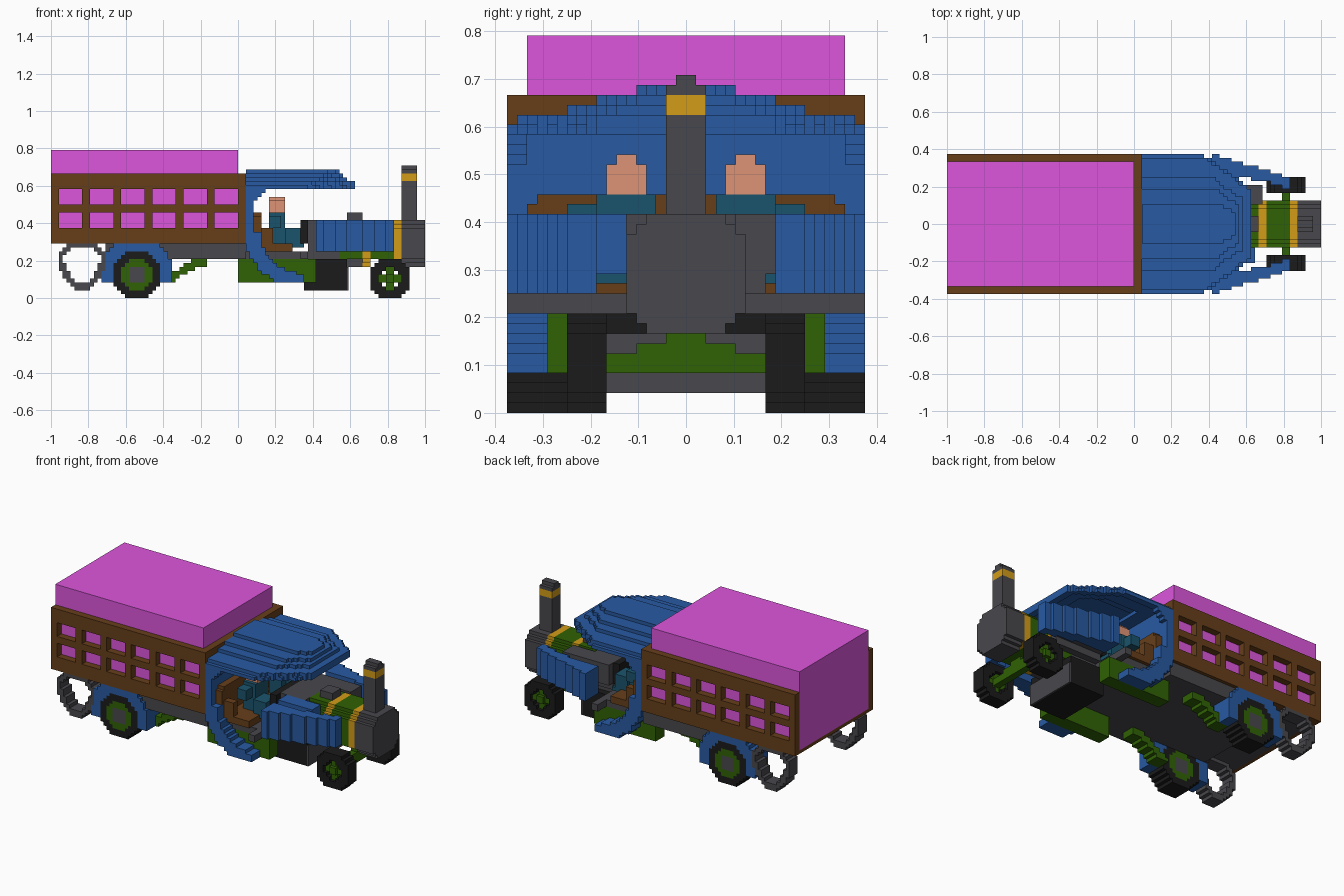
import bpy, math

if "Cube" in bpy.data.objects:
    bpy.data.objects.remove(bpy.data.objects["Cube"])

U = 1 / 48  # size of one block


def material(name, rgb):
    lin = [((c / 255 + 0.055) / 1.055) ** 2.4 for c in rgb] + [1]
    m = bpy.data.materials.new(name)
    m.use_nodes = True
    m.diffuse_color = lin
    m.node_tree.nodes["Principled BSDF"].inputs["Base Color"].default_value = lin
    return m


MAGENTA = material("magenta", (220, 86, 220))
BROWN = material("brown", (103, 63, 26))
BLUE = material("blue", (40, 90, 162))
GREY = material("grey", (72, 72, 77))
BLACK = material("black", (27, 27, 27))
GREEN = material("green", (48, 98, 4))
GOLD = material("gold", (212, 156, 24))
SKIN = material("skin", (222, 148, 118))
TEAL = material("teal", (26, 84, 108))

# Each side of a block: outward step and its corners
SIDES = [((1, 0, 0), ((1, 0, 0), (1, 1, 0), (1, 1, 1), (1, 0, 1))),
         ((-1, 0, 0), ((0, 0, 0), (0, 0, 1), (0, 1, 1), (0, 1, 0))),
         ((0, 1, 0), ((0, 1, 0), (0, 1, 1), (1, 1, 1), (1, 1, 0))),
         ((0, -1, 0), ((0, 0, 0), (1, 0, 0), (1, 0, 1), (0, 0, 1))),
         ((0, 0, 1), ((0, 0, 1), (1, 0, 1), (1, 1, 1), (0, 1, 1))),
         ((0, 0, -1), ((0, 0, 0), (0, 1, 0), (1, 1, 0), (1, 0, 0)))]


def make(name, mat, verts, faces):
    me = bpy.data.meshes.new(name)
    me.from_pydata([[c * U for c in v] for v in verts], [], faces)
    me.materials.append(mat)
    ob = bpy.data.objects.new(name, me)
    bpy.context.collection.objects.link(ob)


def part(name, mat, x, y, z, rule=None):
    """Box in block units; with a rule, only blocks whose centre passes are kept."""
    if rule is None:
        verts = [(x[i], y[j], z[k]) for i in (0, 1) for j in (0, 1) for k in (0, 1)]
        faces = [[a * 4 + b * 2 + c for a, b, c in s[1]] for s in SIDES]
        make(name, mat, verts, faces)
        return
    cells = {(i, j, k) for i in range(*x) for j in range(*y) for k in range(*z)
             if rule(i + .5, j + .5, k + .5)}
    index, faces = {}, []
    for i, j, k in sorted(cells):
        for (dx, dy, dz), corners in SIDES:
            if (i + dx, j + dy, k + dz) not in cells:
                faces.append([index.setdefault((i + a, j + b, k + c), len(index))
                              for a, b, c in corners])
    make(name, mat, list(index), faces)


def pair(name, mat, x, y, z, rule=None):
    """The same part on both sides of the centre line."""
    part("left_" + name, mat, x, y, z, rule)
    part("right_" + name, mat, x, (-y[1], -y[0]), z, rule)


# Cargo bed: slatted walls around the load
part("load", MAGENTA, (-48, 0), (-16, 16), (15, 38))
part("bed_floor", GREY, (-47, 0), (-16, 16), (14, 15))
part("bed_sill", BROWN, (-48, -47), (-16, 16), (14, 15))
part("bed_front_wall", BROWN, (0, 2), (-18, 18), (14, 32))


def slats(x, y, z):
    in_row = 18 < z < 22 or 24 < z < 28
    return not (in_row and (x + 46) % 8 < 6 and -46 < x < 0)


pair("bed_wall", BROWN, (-48, 0), (16, 18), (14, 32), slats)

# Chassis
part("chassis", GREY, (-20, 2), (-17, 17), (10, 14))
part("rear_chassis", GREY, (-34, -20), (-12, 12), (10, 14))
part("cab_floor", GREY, (2, 18), (-14, 14), (10, 12))
part("cross_bar", GREY, (16, 18), (-18, 18), (10, 12))
pair("side_tank", GREEN, (0, 20), (10, 14), (4, 10))


def strut_rule(x, y, z):
    mid = min(9, 4.8 + (x + 18) * 0.6)
    return abs(z - mid) < 1.2


pair("strut", GREEN, (-20, -8), (10, 14), (4, 10), strut_rule)


# Hanging loops at the rear, broad above and narrowing below
def chain_rule(x, y, z):
    dx, dz = abs(x + 40), z - 10
    if dz < 0:
        return (dx / 6.2) ** 1.6 + (-dz / 8.2) ** 1.6 <= 1 < (
            (dx / 4.6) ** 1.6 + (-dz / 6.4) ** 1.6)
    return math.hypot(dx / 6.2, dz / 4.8) <= 1 < math.hypot(dx / 4.6, dz / 3.4)


pair("rear_chain", GREY, (-46, -34), (14, 18), (2, 14), chain_rule)


# Rear wheels and arches
def rear_r(x, z):
    return math.hypot(x + 26, z - 6)


pair("rear_tyre", BLACK, (-32, -20), (12, 18), (0, 12),
     lambda x, y, z: 3.9 < rear_r(x, z) < 6.15)
pair("rear_hub", GREEN, (-30, -22), (12, 18), (2, 10),
     lambda x, y, z: 2.2 < rear_r(x, z) <= 3.9)
pair("rear_hub_cap", GREY, (-28, -24), (12, 18), (4, 8),
     lambda x, y, z: rear_r(x, z) <= 2.2)
pair("rear_arch", BLUE, (-36, -16), (12, 18), (4, 14),
     lambda x, y, z: 6.15 <= rear_r(x, z) < 9.4)


# Front wheels with spokes, and axle
def front_r(x, z):
    return math.hypot(x - 39, z - 5)


pair("front_tyre", BLACK, (34, 44), (8, 12), (0, 10),
     lambda x, y, z: 2.6 < front_r(x, z) < 5.2)
pair("front_spokes", GREEN, (36, 42), (9, 11), (2, 8),
     lambda x, y, z: front_r(x, z) <= 2.6 and min(abs(x - 39), abs(z - 5)) < 1)
pair("front_hub", GREEN, (38, 40), (8, 12), (4, 6))
part("front_axle", GREEN, (38, 40), (-8, 8), (4, 8),
     lambda x, y, z: z < 6 or abs(y) < 6 - (z - 6) * 2.5)

# Belly box under the boiler
part("belly_box", BLACK, (17, 28), (-8, 8), (2, 10))
part("belly_plate", GREY, (28, 28.4), (-8, 8), (2, 8))


# Boiler in coloured bands
def boiler_rule(x, y, z):
    return math.hypot(y, z - 14) < 6.7


part("firebox", GREY, (18, 26), (-6, 6), (10, 20))
for name, mat, a, b, low in (("boiler_rear", GREEN, 26, 32, 10),
                             ("rear_band", GOLD, 32, 34, 8),
                             ("boiler_front", GREEN, 34, 40, 10),
                             ("front_band", GOLD, 40, 42, 10),
                             ("smokebox", GREY, 42, 48, 8)):
    part(name, mat, (a, b), (-6, 6), (low, 20), boiler_rule)
part("boiler_dome", GREY, (28, 32), (-2, 2), (20, 22))
part("boiler_saddle", GREY, (28, 32), (-4, 4), (8, 10))
part("left_engine_box", GREY, (18, 33), (5, 10), (14, 20))
part("left_engine_base", GREY, (18, 33), (5, 8), (12, 14))
part("right_engine_box", BLUE, (20, 31), (-10, -6), (14, 20))
part("dashboard", BLACK, (16, 18), (-8, 8), (14, 20))

# Chimney
part("chimney", GREY, (42, 46), (-2, 2), (19, 30))
part("chimney_band", GOLD, (42, 46), (-2, 2), (30, 32))
part("chimney_rim", GREY, (42, 46), (-2, 2), (32, 33))
part("chimney_cap", GREY, (42, 46), (-1, 1), (33, 34))


# Front fenders sweeping inwards, deeper towards the cab
def fender_rule(x, y, z):
    outer = 18.3 - (x - 20) * 0.33
    return outer - max(3, 6 - (x - 20) * 0.25) <= abs(y) <= outer


pair("front_fender", BLUE, (20, 40), (9, 18), (12, 20), fender_rule)

# Cab: back wall, curved side steps and roof brackets
part("cab_back", BLUE, (2, 4), (-18, 18), (12, 29))
pair("side_step", BLUE, (2, 17), (14, 18), (4, 17),
     lambda x, y, z: 10.6 < math.hypot(x - 16.5, z - 17) < 14.6)
pair("roof_bracket", BLUE, (4, 9), (16, 18), (24, 29),
     lambda x, y, z: math.hypot(x - 9, z - 23) > 4.9)


# Roof: stepped hollow canopy, each layer (bottom, half width, back, front, inset)
def canopy(half, front, inset):
    def inside(x, y, d):
        taper = min(half, half * 0.5 + (front - x) * 0.72)
        return 2 + d < x < front - d and abs(y) < taper - d
    return lambda x, y, z: inside(x, y, 0) and not (inset and inside(x, y, inset))


for n, (low, half, back, front, inset) in enumerate((
        (28, 18, 14, 30, 2), (29, 17.2, 4, 30, 6), (30, 12.4, 2, 28, 4),
        (31, 9.2, 2, 27, 0), (32, 5, 2, 26, 0))):
    part(f"roof_layer_{n + 1}", BLUE, (back, 31), (-18, 18), (low, low + 1),
         canopy(half, front, inset))
part("roof_back_edge", BLUE, (2, 4), (-17, 17), (29, 30))
pair("roof_side_edge", BLUE, (4, 14), (16, 18), (28, 29),
     lambda x, y, z: x > 9)

# Bench seat
part("seat_base", BROWN, (4, 14), (-15, 15), (12, 14))
part("seat_back", BROWN, (4, 6), (-16, 16), (14, 22),
     lambda x, y, z: abs(y) + z < 36.5)
pair("seat_arm", BROWN, (6, 9), (13, 15), (14, 18))

# Driver and passenger
pair("figure_torso", TEAL, (8, 12), (3, 9), (14, 22))
pair("figure_shoulder", TEAL, (8, 11), (9, 12), (18, 21))
pair("figure_arm", TEAL, (12, 16), (5, 10), (14, 18))
pair("figure_leg", TEAL, (14, 17), (6, 10), (13, 14))
pair("figure_head", SKIN, (8, 12), (4, 8), (22, 26),
     lambda x, y, z: z < 25 or abs(abs(y) - 6) < 1)
